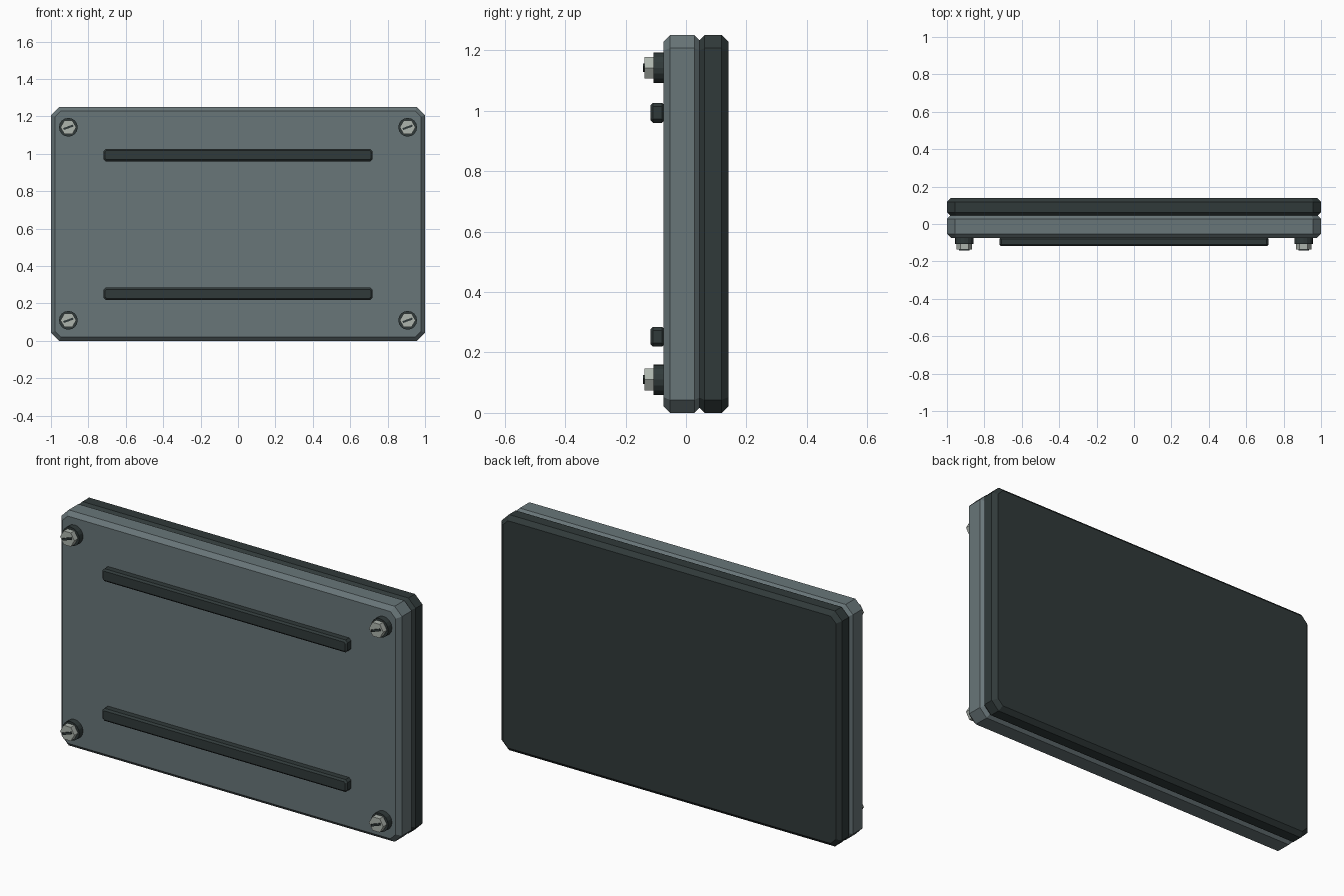
import bpy, bmesh
from math import radians, pi
from mathutils import Matrix

cube = bpy.data.objects.get("Cube")
if cube:
    bpy.data.objects.remove(cube, do_unlink=True)


def material(name, rgb):
    m = bpy.data.materials.new(name)
    m.use_nodes = True
    m.diffuse_color = (*rgb, 1)
    m.node_tree.nodes["Principled BSDF"].inputs["Base Color"].default_value = (*rgb, 1)
    return m


slate = material("slate grey", (0.14, 0.18, 0.19))
dark = material("dark charcoal", (0.03, 0.042, 0.042))
steel = material("pale steel", (0.42, 0.46, 0.42))


def finish(bm, name, mat):
    bmesh.ops.recalc_face_normals(bm, faces=bm.faces)
    mesh = bpy.data.meshes.new(name)
    bm.to_mesh(mesh)
    bm.free()
    mesh.materials.append(mat)
    ob = bpy.data.objects.new(name, mesh)
    bpy.context.collection.objects.link(ob)
    return ob


def bevel(bm, edges, width):
    bmesh.ops.bevel(bm, geom=edges, offset=width, offset_type='OFFSET',
                    segments=1, affect='EDGES', profile=0.5)


def slab(name, mat, half_x, y, z, corner, edge):
    """Box with cut corners in the front outline and chamfered rims."""
    bm = bmesh.new()
    bmesh.ops.create_cube(bm, size=1)
    size = (2 * half_x, y[1] - y[0], z[1] - z[0])
    bmesh.ops.scale(bm, vec=size, verts=bm.verts)
    bmesh.ops.translate(bm, vec=(0, sum(y) / 2, sum(z) / 2), verts=bm.verts)

    def runs_deep(e):
        return abs(e.verts[0].co.y - e.verts[1].co.y) > 1e-4

    bevel(bm, [e for e in bm.edges if runs_deep(e)], corner)
    bevel(bm, [e for e in bm.edges if not runs_deep(e)], edge)
    return finish(bm, name, mat)


def disc(name, mat, x, z, radius, sides, front, back, turn=0):
    """Prism whose axis points along y."""
    bm = bmesh.new()
    bmesh.ops.create_cone(bm, cap_ends=True, segments=sides, radius1=radius,
                          radius2=radius, depth=back - front)
    place = (Matrix.Translation((x, (front + back) / 2, z))
             @ Matrix.Rotation(pi / 2, 4, 'X') @ Matrix.Rotation(turn, 4, 'Z'))
    bmesh.ops.transform(bm, matrix=place, verts=bm.verts)
    return finish(bm, name, mat)


def slot(name, x, z):
    """Thin tilted mark on the bolt head."""
    bm = bmesh.new()
    bmesh.ops.create_cube(bm, size=1)
    place = (Matrix.Translation((x, -0.139, z)) @ Matrix.Rotation(radians(-20), 4, 'Y')
             @ Matrix.Diagonal((0.055, 0.008, 0.011, 1)))
    bmesh.ops.transform(bm, matrix=place, verts=bm.verts)
    return finish(bm, name, dark)


# Two stacked panels
slab("front_panel", slate, 1.0, (-0.075, 0.05), (0, 1.25), 0.043, 0.022)
slab("back_panel", dark, 1.0, (0.04, 0.14), (0, 1.25), 0.043, 0.022)

# Horizontal rails
for level, z in (("lower", 0.252), ("upper", 0.993)):
    slab(level + "_rail", dark, 0.72, (-0.118, -0.07), (z - 0.033, z + 0.033), 0.012, 0.009)

# Corner bolts: washer, hex head and slot
for side, x in (("right", -0.907), ("left", 0.907)):
    for level, z in (("lower", 0.11), ("upper", 1.142)):
        tag = level + "_" + side
        disc(tag + "_washer", dark, x, z, 0.05, 16, -0.107, -0.07)
        # first vertex of the cone points sideways, giving a flat top
        disc(tag + "_bolt_head", steel, x, z, 0.042, 6, -0.137, -0.1, pi / 6)
        slot(tag + "_bolt_slot", x, z)
